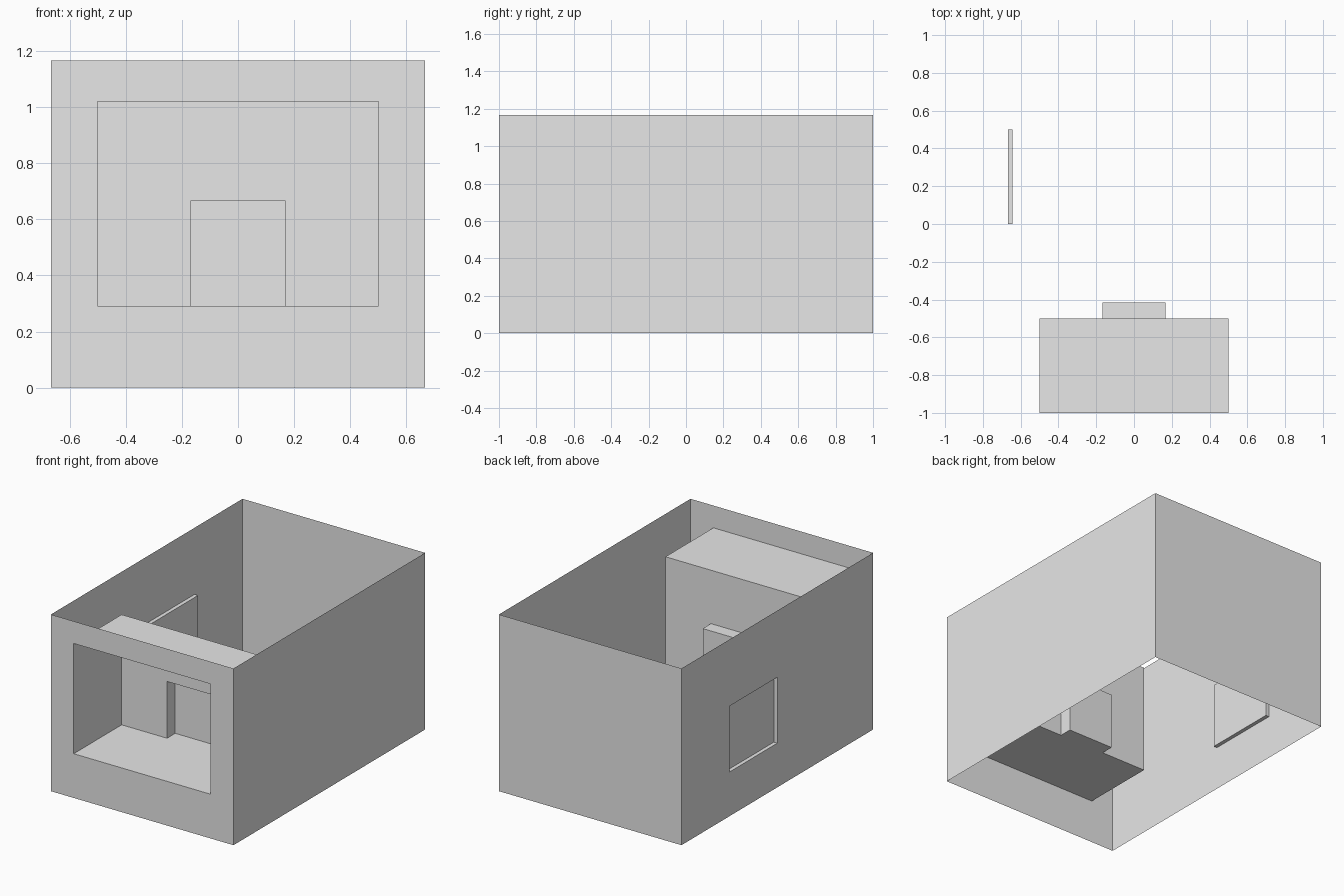
import bpy
from mathutils import Vector

cube = bpy.data.objects.get("Cube")
if cube:
    bpy.data.objects.remove(cube)

HALF_W, HALF_L, HEIGHT, SILL = 0.667, 1.0, 1.167, 0.292

plaster = bpy.data.materials.new("light grey plaster")
plaster.use_nodes = True
GREY = (0.8, 0.8, 0.8, 1)
plaster.diffuse_color = GREY
plaster.node_tree.nodes["Principled BSDF"].inputs["Base Color"].default_value = GREY


def wall(name, out, half, distance, recesses=()):
    """Single-sided wall facing 'out'; each recess is (u0, u1, z0, z1, depth).

    u runs to the right for someone looking at the wall from outside.
    Each recess is cut into the bottom of the one before it.
    """
    out = Vector(out)
    right = Vector((0, 0, 1)).cross(out)

    def loop(u0, u1, z0, z1, depth):
        base = out * (distance - depth)
        return [base + right * u + Vector((0, 0, z))
                for u, z in ((u0, z0), (u1, z0), (u1, z1), (u0, z1))]

    # Nested rectangles: wall outline, opening, recess bottom, ...
    loops = [loop(-half, half, 0, HEIGHT, 0)]
    depth = 0
    for u0, u1, z0, z1, step in recesses:
        loops.append(loop(u0, u1, z0, z1, depth))
        depth += step
        loops.append(loop(u0, u1, z0, z1, depth))

    verts = [v for ring in loops for v in ring]
    last = len(verts) - 4
    faces = [tuple(range(last, last + 4))]
    for a in range(0, last, 4):
        for i in range(4):
            j = (i + 1) % 4
            quad = (a + i, a + j, a + 4 + j, a + 4 + i)
            p, q, r, s = (verts[k] for k in quad)
            if (r - p).cross(s - q).length > 1e-5:  # skip flush edges
                faces.append(quad)

    mesh = bpy.data.meshes.new(name)
    mesh.from_pydata(verts, [], faces)
    mesh.materials.append(plaster)
    bpy.context.collection.objects.link(bpy.data.objects.new(name, mesh))


# Front wall with a deep porch and a doorway in the porch's rear face
porch = (-0.5, 0.5, SILL, 1.02, 0.5)
doorway = (-0.168, 0.168, SILL, 0.667, 0.085)
wall("front_wall_with_porch", (0, -1, 0), HALF_W, HALF_L, [porch, doorway])

# Right wall with a shallow window recess
window = (-0.5, 0, SILL, 0.727, 0.025)
wall("right_wall_with_window", (-1, 0, 0), HALF_L, HALF_W, [window])

# Plain walls; the shell is open above and below
wall("back_wall", (0, 1, 0), HALF_W, HALF_L)
wall("left_wall", (1, 0, 0), HALF_L, HALF_W)
